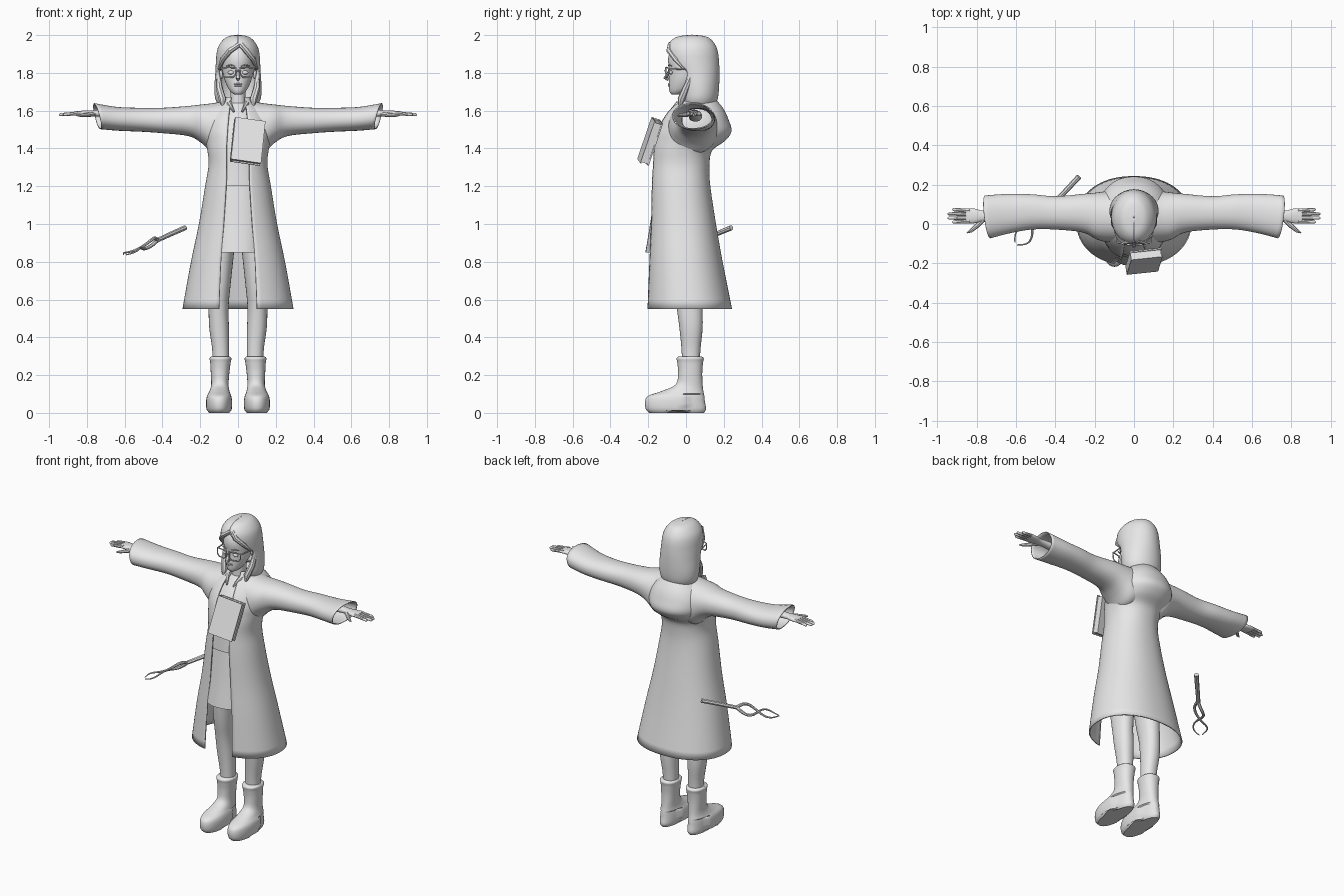
import bpy, bmesh
from math import sin, cos, pi, asin, radians
from mathutils import Vector, Euler

cube = bpy.data.objects.get("Cube")
if cube:
    bpy.data.objects.remove(cube, do_unlink=True)

grey = bpy.data.materials.new("plain grey")
grey.use_nodes = True
grey.diffuse_color = (0.8, 0.8, 0.8, 1)
grey.node_tree.nodes["Principled BSDF"].inputs["Base Color"].default_value = (0.8, 0.8, 0.8, 1)
made = []


def finish(name, bm, thick=0):
    bmesh.ops.recalc_face_normals(bm, faces=bm.faces)
    mesh = bpy.data.meshes.new(name)
    bm.to_mesh(mesh)
    bm.free()
    ob = bpy.data.objects.new(name, mesh)
    bpy.context.collection.objects.link(ob)
    mesh.materials.append(grey)
    if thick:
        mod = ob.modifiers.new("thickness", "SOLIDIFY")
        mod.thickness, mod.offset = thick, 0
    made.append(ob)
    return ob


def smooth_rows(rows, n):
    out = []
    for i in range(len(rows) - 1):
        p = [rows[max(0, min(len(rows) - 1, i + k))] for k in (-1, 0, 1, 2)]
        for s in range(n):
            t = s / n
            out.append([b + 0.5 * t * (c - a + t * (2*a - 5*b + 4*c - d + t * (3*(b - c) + d - a)))
                        for a, b, c, d in zip(*p)])
    return out + [list(rows[-1])]


def loft(name, rows, side=1, along_x=False, sheet=False, caps=True, thick=0,
         power=2.2, segs=40, n=4, bend=None):
    """Rows: position, centre, half width, front y, back y, half width of front gap."""
    bm = bmesh.new()
    rings = []
    for w, c, r, yf, yb, gap in smooth_rows(rows, n):
        start = asin(min(1, max(0, gap / r)) ** (power / 2)) if sheet else 0
        ring = []
        for k in range(segs):
            a = start + (2*pi - 2*start) * k / (segs - 1 if sheet else segs)
            s, co = sin(a), -cos(a)
            u = c + r * (1 if s > 0 else -1) * abs(s) ** (2 / power)
            y = (yf + yb) / 2 + (yb - yf) / 2 * (1 if co > 0 else -1) * abs(co) ** (2 / power)
            p = Vector((w, y, u)) if along_x else Vector((u, y, w))
            if bend:
                p = bend(p)
            ring.append(bm.verts.new((p.x * side, p.y, p.z)))
        rings.append(ring)
    for lo, hi in zip(rings, rings[1:]):
        for k in range(segs - 1 if sheet else segs):
            j = (k + 1) % segs
            bm.faces.new((lo[k], lo[j], hi[j], hi[k]))
    if caps and not sheet:
        bm.faces.new(rings[0])
        bm.faces.new(rings[-1])
    return finish(name, bm, thick)


def tube(name, points, radii, cyclic=False):
    cu = bpy.data.curves.new(name, "CURVE")
    cu.dimensions, cu.bevel_depth, cu.bevel_resolution, cu.use_fill_caps = "3D", 1, 2, True
    sp = cu.splines.new("POLY")
    sp.points.add(len(points) - 1)
    sp.use_cyclic_u = cyclic
    for i, (q, p) in enumerate(zip(sp.points, points)):
        q.co = (*p, 1)
        q.radius = radii[i] if isinstance(radii, list) else radii
    tmp = bpy.data.objects.new(name, cu)
    bpy.context.collection.objects.link(tmp)
    bpy.context.view_layer.update()
    mesh = bpy.data.meshes.new_from_object(tmp.evaluated_get(bpy.context.evaluated_depsgraph_get()))
    bpy.data.objects.remove(tmp, do_unlink=True)
    bm = bmesh.new()
    bm.from_mesh(mesh)
    bpy.data.meshes.remove(mesh)
    return finish(name, bm)


def ball(name, at, size):
    bm = bmesh.new()
    bmesh.ops.create_uvsphere(bm, u_segments=20, v_segments=12, radius=1)
    for v in bm.verts:
        v.co = Vector(at) + Vector(a * b for a, b in zip(v.co, size))
    return finish(name, bm)


def box(name, size, offset, at, turn):
    bm = bmesh.new()
    bmesh.ops.create_cube(bm, size=1)
    for v in bm.verts:
        v.co = Vector(a * b for a, b in zip(v.co, size)) + Vector(offset)
    ob = finish(name, bm)
    ob.location, ob.rotation_euler = at, turn
    return ob


# Long open coat with a hump of folded hood at the back
loft("coat_body", [
    (0.55, 0, .29, -.21, .24, .10), (0.8, 0, .245, -.2, .19, .09), (1.0, 0, .203, -.19, .155, .075),
    (1.2, 0, .17, -.185, .125, .062), (1.31, 0, .152, -.18, .12, .06), (1.39, 0, .158, -.175, .135, .06),
    (1.44, 0, .17, -.168, .2, .058), (1.49, 0, .18, -.155, .237, .055), (1.55, 0, .175, -.125, .222, .05),
    (1.6, 0, .145, -.09, .2, .045), (1.64, 0, .1, -.05, .17, .04), (1.67, 0, .065, -.03, .14, .035)],
    sheet=True, thick=.008, segs=64)

# Clothes under the coat
loft("shirt", [
    (1.2, 0, .15, -.172, .1, 0), (1.3, 0, .135, -.165, .09, 0), (1.4, 0, .14, -.16, .1, 0),
    (1.5, 0, .13, -.138, .12, 0), (1.59, 0, .1, -.075, .1, 0), (1.64, 0, .05, -.03, .08, 0)])
loft("skirt", [
    (.85, 0, .16, -.215, .13, 0), (1.0, 0, .155, -.19, .11, 0),
    (1.1, 0, .15, -.176, .1, 0), (1.22, 0, .135, -.16, .09, 0)])


def slant_cuff(p):
    if p.x > .6:
        p.x += (p.x - .6) / .145 * (.25 * (p.z - 1.57) + .12 * (p.y - .035))
    return p


def boot_shape(p):
    if p.y > 0 and p.z < .1:
        p.x = .097 + (p.x - .097) * .82
    if p.z < .012 and -.1 < p.y < .02:
        p.z += .02 * sin(pi * (p.y + .1) / .12)
    return p


for side, word in ((1, "left"), (-1, "right")):
    # Wide sleeve and the arm inside it
    loft(word + "_sleeve", [
        (.06, 1.52, .13, -.09, .17, 0), (.13, 1.507, .13, -.09, .165, 0), (.19, 1.53, .1, -.075, .157, 0),
        (.26, 1.545, .077, -.04, .15, 0), (.4, 1.548, .064, -.025, .138, 0), (.52, 1.552, .06, -.025, .148, 0),
        (.64, 1.557, .06, -.045, .15, 0), (.745, 1.571, .066, -.07, .142, 0)],
        side, True, caps=False, thick=.006, bend=slant_cuff)
    loft(word + "_hand", [
        (.5, 1.57, .028, .015, .085, 0), (.7, 1.585, .02, .018, .07, 0), (.77, 1.586, .016, .013, .068, 0),
        (.81, 1.586, .015, .004, .078, 0), (.855, 1.585, .012, .002, .08, 0)], side, True, segs=24)
    for i, (tip, y) in enumerate(((.925, .01), (.948, .03), (.948, .052), (.925, .074))):
        base = .013 + i * .018
        tube(f"{word}_finger_{i + 1}", [(side * x, base + (y - base) * t, 1.588 - .01 * t)
             for x, t in ((.835, 0), (.88, .5), (tip - .006, .9), (tip, 1))], [.011, .0095, .008, .003])
    tube(word + "_thumb", [(side * .765, .025, 1.583), (side * .8, -.01, 1.578),
         (side * .83, -.035, 1.575), (side * .85, -.045, 1.573)], [.014, .012, .009, .003])

    # Leg and boot
    loft(word + "_leg", [
        (.25, .09, .043, -.02, .072, 0), (.34, .092, .045, -.024, .077, 0), (.45, .1, .052, -.035, .088, 0),
        (.56, .103, .053, -.05, .088, 0), (.7, .097, .06, -.075, .09, 0), (.95, .085, .075, -.1, .1, 0)], side)
    loft(word + "_boot", [
        (0, .1, .056, -.195, .095, 0), (.02, .1, .067, -.213, .106, 0), (.06, .1, .069, -.217, .1, 0),
        (.09, .1, .064, -.2, .097, 0), (.115, .098, .053, -.13, .092, 0), (.15, .096, .046, -.055, .088, 0),
        (.21, .095, .049, -.042, .086, 0), (.265, .093, .054, -.046, .09, 0), (.288, .093, .058, -.05, .094, 0),
        (.298, .093, .05, -.04, .084, 0)], side, bend=boot_shape)

    # Eye, brow, ear, spectacle frame and collar wing
    ball(word + "_eye", (side * .038, -.08, 1.802), (.017, .009, .01))
    tube(word + "_brow", [(side * .017, -.094, 1.836), (side * .04, -.091, 1.843), (side * .062, -.076, 1.836)],
         [.002, .004, .002])
    ball(word + "_ear", (side * .088, .03, 1.8), (.012, .02, .032))
    outline = [(.01, 1.826), (.048, 1.829), (.084, 1.826), (.082, 1.79), (.07, 1.776), (.028, 1.776), (.014, 1.788)]
    tube(word + "_lens_frame", [(side * x, -.108 + 2.2 * x * x, z) for x, z in outline], .004, True)
    tube(word + "_temple", [(side * .084, -.093, 1.822), (side * .092, -.03, 1.82), (side * .092, .035, 1.815)], .004)
    tube(word + "_collar", [(side * .05, .02, 1.655), (side * .045, -.045, 1.635), (side * .022, -.085, 1.595)],
         [.012, .014, .005])

# Head
loft("neck", [(1.56, 0, .05, -.04, .07, 0), (1.64, 0, .04, -.03, .06, 0), (1.74, 0, .042, -.03, .06, 0)])
loft("face", [
    (1.685, 0, .014, -.07, -.04, 0), (1.692, 0, .03, -.083, -.01, 0), (1.715, 0, .05, -.09, .04, 0),
    (1.76, 0, .07, -.09, .08, 0), (1.81, 0, .08, -.088, .1, 0), (1.87, 0, .083, -.095, .11, 0),
    (1.92, 0, .075, -.08, .1, 0), (1.955, 0, .045, -.045, .07, 0)], power=2)
tube("nose", [(0, -.085, 1.815), (0, -.1, 1.79), (0, -.11, 1.774), (0, -.092, 1.764)], [.005, .008, .011, .008])
for lip, z in (("upper_lip", 1.741), ("lower_lip", 1.732)):
    ball(lip, (0, -.089, z), (.021, .007, .005))
tube("spectacle_bridge", [(-.012, -.107, 1.808), (0, -.112, 1.812), (.012, -.107, 1.808)], .0035)

# Long parted hair, open around the face
loft("hair", [
    (1.615, 0, .085, -.01, .14, .07), (1.66, 0, .112, -.025, .16, .068), (1.72, 0, .118, -.035, .168, .085),
    (1.8, 0, .113, -.06, .17, .104), (1.86, 0, .11, -.09, .168, .085), (1.905, 0, .106, -.098, .163, .045),
    (1.94, 0, .096, -.092, .152, .008), (1.97, 0, .074, -.07, .13, 0), (1.987, 0, .048, -.035, .1, 0),
    (1.995, 0, .002, .03, .034, 0)], sheet=True, thick=.014, segs=56, power=2)
for side, word in ((1, "left"), (-1, "right")):
    tube(word + "_fringe", [(side * .004 + .012, -.082, 1.953), (side * .045, -.088, 1.918),
         (side * .082, -.055, 1.872), (side * .1, -.01, 1.82)], [.014, .017, .015, .006])
    tube(word + "_lock", [(side * .104, .03, 1.79), (side * .1, .0, 1.72), (side * .082, -.025, 1.66),
         (side * .08, -.035, 1.615)], [.012, .018, .02, .004])

# Book held against the chest
at, turn = (.052, -.19, 1.437), Euler((radians(-18), radians(8), radians(6)))
box("book_pages", (.15, .034, .222), (.001, 0, 0), at, turn)
for word, y in (("front", -.02), ("back", .02)):
    box(f"book_{word}_cover", (.16, .007, .236), (0, y, 0), at, turn)
box("book_spine", (.007, .045, .236), (-.0785, 0, 0), at, turn)

# Gnarled floating wand: straight handle and two twisting branches
tube("wand_handle", [(-.28, .24, .98), (-.36, .155, .945), (-.435, .075, .91)], [.014, .013, .012])
start, end = Vector((-.425, .085, .915)), Vector((-.6, -.1, .838))
for word, sign in (("upper", 1), ("lower", -1)):
    path, radii = [], []
    for i in range(25):
        t = i / 24
        swing = sign * (.032 + .014 * t) * sin(2 * pi * t * .97)
        turn_angle = .5 + 1.2 * t
        across = Vector((.7 * sin(turn_angle), -.7 * sin(turn_angle), cos(turn_angle)))
        path.append(start.lerp(end, t) + across * swing)
        radii.append(.011 - .008 * t)
    tube(f"wand_{word}_branch", path, radii)

# Smooth shading with sharp edges kept
bpy.ops.object.select_all(action="DESELECT")
for ob in made:
    ob.select_set(True)
bpy.context.view_layer.objects.active = made[0]
bpy.ops.object.shade_smooth_by_angle(angle=radians(40))
